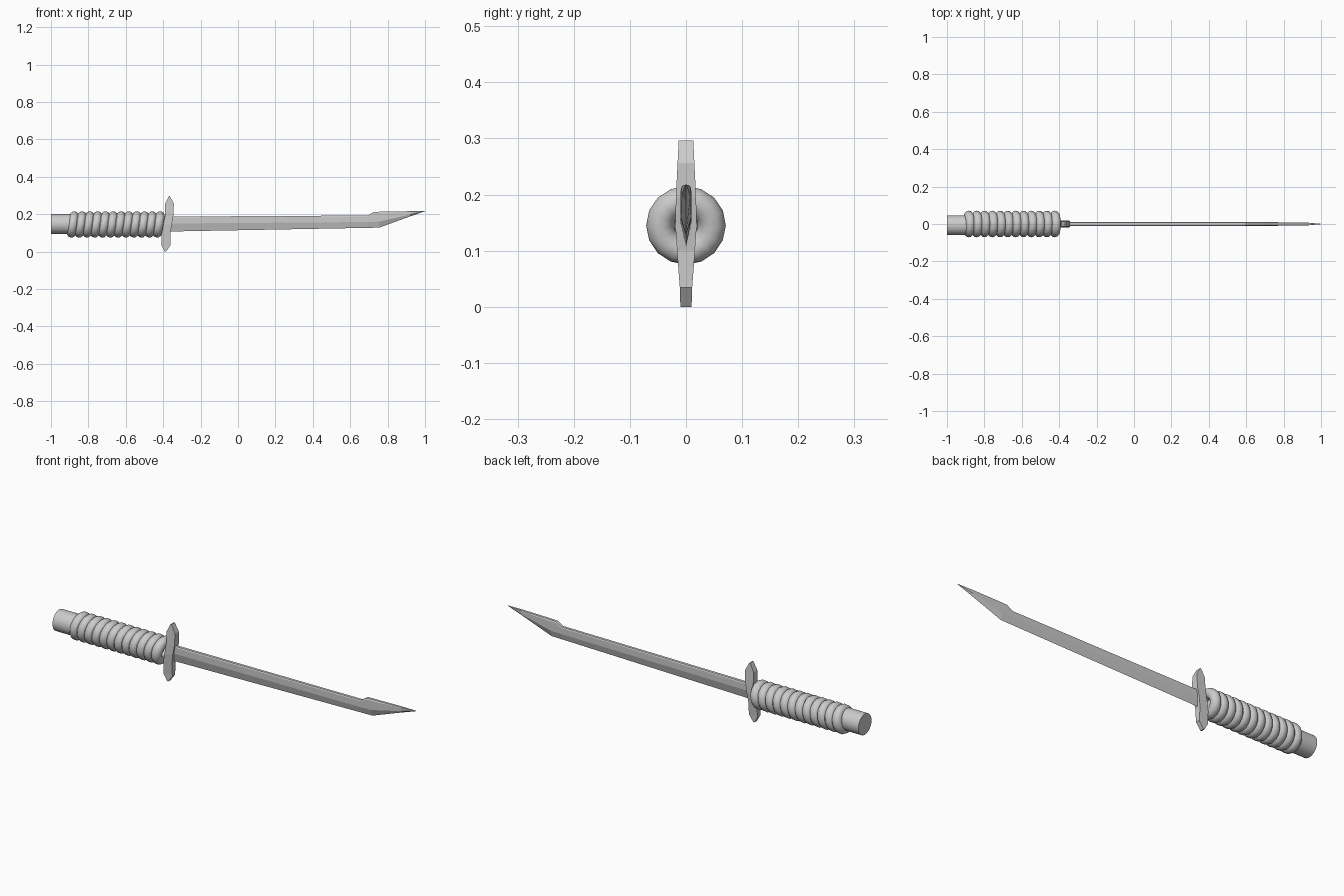
import bpy, bmesh, math

if "Cube" in bpy.data.objects:
    bpy.data.objects.remove(bpy.data.objects["Cube"])

AXIS_Z = 0.145  # height of the grip axis


def loft(name, rings):
    """Closed solid through equal-length cross-section rings."""
    bm = bmesh.new()
    loops = [[bm.verts.new(p) for p in ring] for ring in rings]
    n = len(loops[0])
    for a, b in zip(loops, loops[1:]):
        for i in range(n):
            j = (i + 1) % n
            bm.faces.new((a[i], a[j], b[j], b[i]))
    bm.faces.new(loops[0])
    bm.faces.new(loops[-1])
    bmesh.ops.recalc_face_normals(bm, faces=bm.faces)
    mesh = bpy.data.meshes.new(name)
    bm.to_mesh(mesh)
    bm.free()
    obj = bpy.data.objects.new(name, mesh)
    bpy.context.collection.objects.link(obj)
    return obj


# Grip core: plain cylinder, exposed at the pommel end
x0, x1 = -1.0, -0.43
bpy.ops.mesh.primitive_cylinder_add(
    vertices=32, radius=0.053, depth=x1 - x0,
    location=((x0 + x1) / 2, -0.007, AXIS_Z + 0.002),
    rotation=(0, math.pi / 2, 0))
bpy.context.object.name = "grip_core"
bpy.ops.object.shade_smooth_by_angle(angle=math.radians(35))

# Grip wrap: row of slightly tilted, overlapping rings
COUNT, FIRST, LAST = 12, -0.883, -0.424
for i in range(COUNT):
    bpy.ops.mesh.primitive_torus_add(
        major_segments=16, minor_segments=12,
        major_radius=0.046, minor_radius=0.025,
        location=(FIRST + (LAST - FIRST) * i / (COUNT - 1), 0, AXIS_Z),
        rotation=(0, math.radians(100), 0))
    bpy.context.object.name = f"grip_ring_{i + 1}"
    bpy.ops.object.shade_smooth_by_angle(angle=math.radians(50))

# Guard: S-shaped bar, thickest in the middle (z, left x, right x, half thickness)
guard = [
    (0.000, -0.391, -0.385, 0.010),
    (0.034, -0.410, -0.361, 0.011),
    (0.100, -0.408, -0.361, 0.016),
    (0.145, -0.399, -0.354, 0.019),
    (0.195, -0.390, -0.345, 0.018),
    (0.256, -0.390, -0.343, 0.015),
    (0.296, -0.370, -0.364, 0.013),
]
loft("guard", [[(l, -t, z), (r, -t, z), (r, t, z), (l, t, z)]
               for z, l, r, t in guard])

# Blade: flat spine and sides, ground to a cutting edge below
# (x, edge z, grind line z, spine z, half thickness)
blade = [
    (-0.385, 0.107, 0.150, 0.187, 0.0100),
    (0.695, 0.127, 0.158, 0.193, 0.0095),
    (0.725, 0.1275, 0.159, 0.212, 0.0095),
    (0.755, 0.128, 0.160, 0.213, 0.0095),
    (0.920, 0.188, 0.198, 0.216, 0.0080),
    (1.000, 0.216, 0.217, 0.218, 0.0010),
]
loft("blade", [[(x, 0, e), (x, t, m), (x, t, s - (s - m) * 0.12), (x, t * 0.7, s),
                (x, -t * 0.7, s), (x, -t, s - (s - m) * 0.12), (x, -t, m)]
               for x, e, m, s, t in blade])
